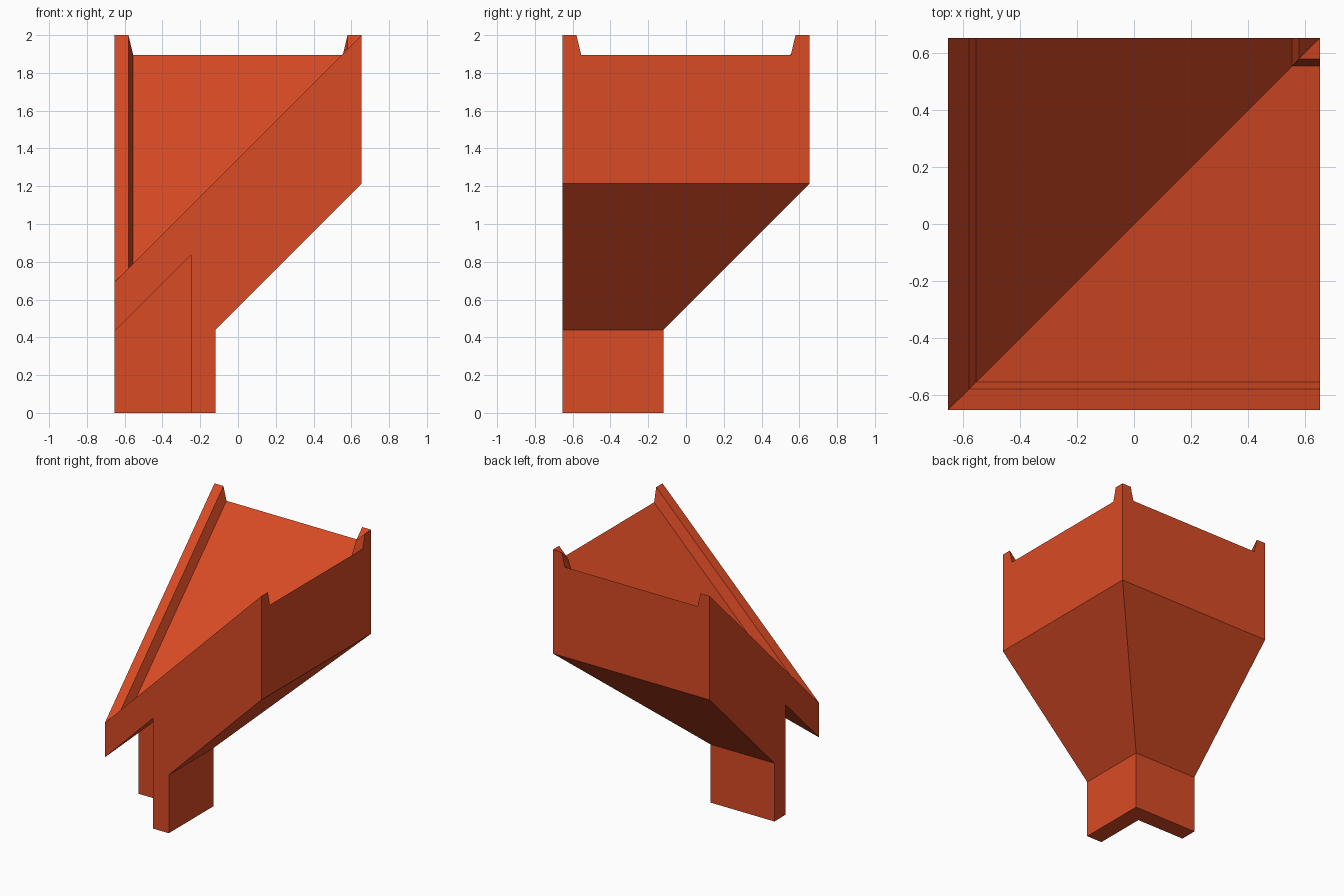
import bpy
import bmesh
from mathutils import Vector

cube = bpy.data.objects.get("Cube")
if cube:
    bpy.data.objects.remove(cube, do_unlink=True)

# Single flat colour
mat = bpy.data.materials.new("orange_red")
mat.use_nodes = True
color = (0.69, 0.069, 0.018, 1.0)
mat.diffuse_color = color
mat.node_tree.nodes["Principled BSDF"].inputs["Base Color"].default_value = color

H = 0.655          # half width
RIM, FLOOR = 2.0, 1.895   # top heights at the high end
LEG_IN, LEG_OUT = -0.25, -0.12

# Underside profile (x, z): stepped slab, leg, sloping belly
underside = [(-H, 0.43), (LEG_IN, 0.835), (LEG_IN, 0), (LEG_OUT, 0),
             (LEG_OUT, 0.44), (H, 1.215)]
# Stations across the width (y, top height): rim, channel floor, rim
stations = [(-H, RIM), (-0.58, RIM), (-0.555, FLOOR),
            (0.555, FLOOR), (0.58, RIM), (H, RIM)]

# Sloped half: loft the profile across the stations
bm = bmesh.new()
rings = []
for y, top in stations:
    section = underside + [(H, top), (-H, top - 2 * H)]
    rings.append([bm.verts.new((x, y, z)) for x, z in section])
for a, b in zip(rings, rings[1:]):
    for i in range(len(a)):
        j = (i + 1) % len(a)
        bm.faces.new((a[i], a[j], b[j], b[i]))
bm.faces.new(rings[0])
bm.faces.new(list(reversed(rings[-1])))

# Mitre along the diagonal, keeping the side where x > y
bmesh.ops.bisect_plane(bm, geom=bm.verts[:] + bm.edges[:] + bm.faces[:],
                       dist=1e-5, plane_co=(0, 0, 0),
                       plane_no=Vector((-1, 1, 0)).normalized(),
                       clear_outer=True)

# Mirror the half across the diagonal and weld
copy = bmesh.ops.duplicate(bm, geom=bm.verts[:] + bm.edges[:] + bm.faces[:])
for v in copy["geom"]:
    if isinstance(v, bmesh.types.BMVert):
        v.co = Vector((v.co.y, v.co.x, v.co.z))
bmesh.ops.remove_doubles(bm, verts=bm.verts[:], dist=1e-4)
bmesh.ops.dissolve_limit(bm, angle_limit=0.01, verts=bm.verts[:], edges=bm.edges[:])
bmesh.ops.recalc_face_normals(bm, faces=bm.faces[:])

mesh = bpy.data.meshes.new("inner_corner_slope")
bm.to_mesh(mesh)
bm.free()
mesh.materials.append(mat)
obj = bpy.data.objects.new("inner_corner_slope", mesh)
bpy.context.collection.objects.link(obj)
